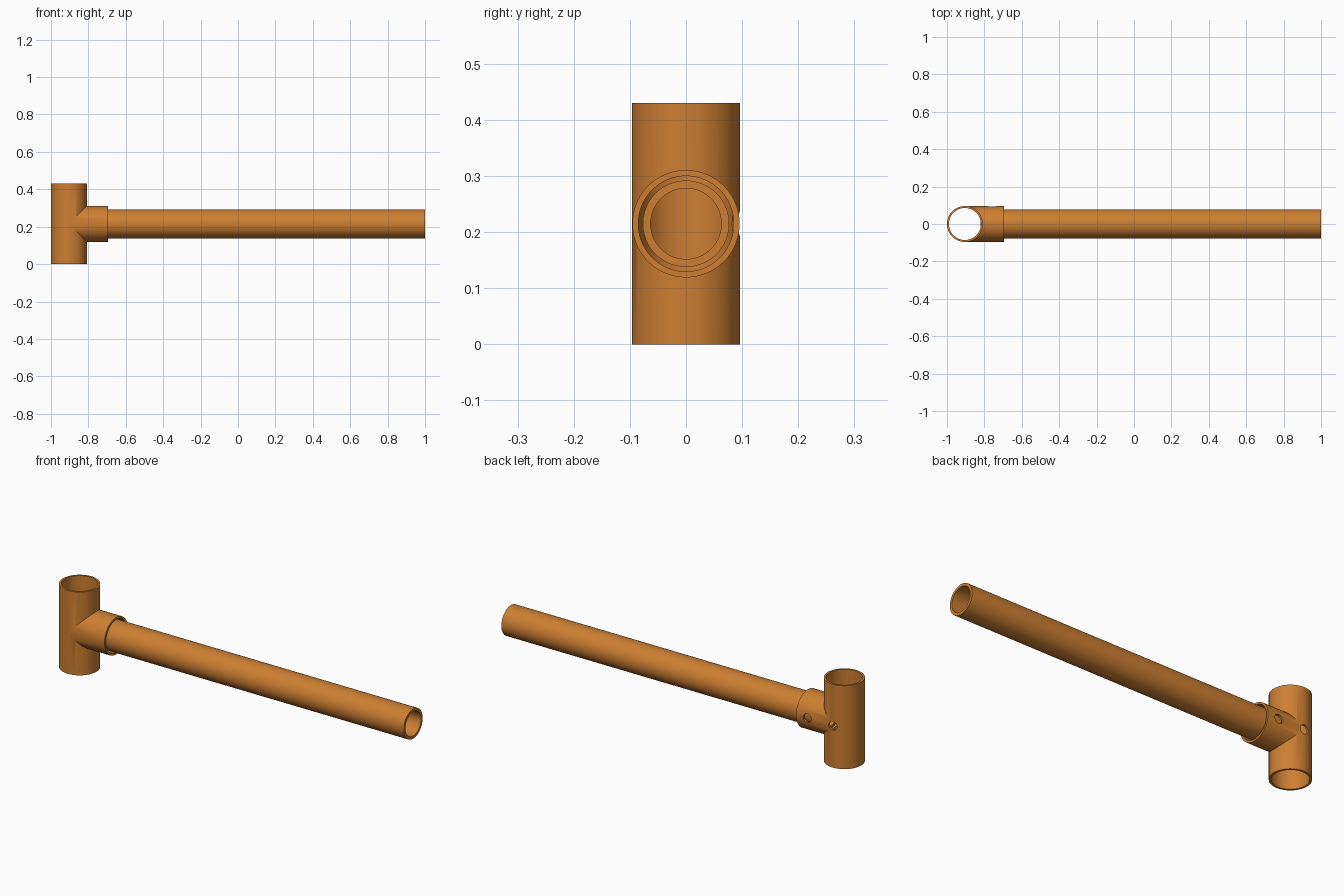
import bpy
import math
from mathutils import Vector

cube = bpy.data.objects.get("Cube")
if cube:
    bpy.data.objects.remove(cube, do_unlink=True)

bronze = bpy.data.materials.new("bronze orange")
bronze.use_nodes = True
colour = (0.61, 0.212, 0.032, 1.0)
bronze.diffuse_color = colour
bronze.node_tree.nodes["Principled BSDF"].inputs["Base Color"].default_value = colour

TUBE_X = -0.904   # axis of the upright sleeve
MID_Z = 0.215     # height of the long pipe's axis


def rod(name, start, end, radius, sides=96):
    """Solid cylinder between two points."""
    a, b = Vector(start), Vector(end)
    axis = b - a
    bpy.ops.mesh.primitive_cylinder_add(
        vertices=sides, radius=radius, depth=axis.length, location=(a + b) / 2,
        rotation=axis.to_track_quat('Z', 'Y').to_euler())
    obj = bpy.context.object
    obj.name = name
    obj.data.materials.append(bronze)
    return obj


def combine(target, tool, operation):
    """Apply a boolean and remove the tool."""
    tool.hide_render = True
    mod = target.modifiers.new(operation.lower(), 'BOOLEAN')
    mod.operation = operation
    mod.solver = 'EXACT'
    mod.object = tool
    bpy.context.view_layer.objects.active = target
    bpy.ops.object.modifier_apply(modifier=mod.name)
    bpy.data.objects.remove(tool, do_unlink=True)


def smooth(obj):
    bpy.ops.object.select_all(action='DESELECT')
    obj.select_set(True)
    bpy.context.view_layer.objects.active = obj
    bpy.ops.object.shade_smooth_by_angle(angle=math.radians(30))


# Tee fitting: upright sleeve with a side socket
tee = rod("tee_fitting", (TUBE_X, 0, 0), (TUBE_X, 0, 0.43), 0.096)
combine(tee, rod("socket", (TUBE_X, 0, MID_Z), (-0.695, 0, MID_Z), 0.0957), 'UNION')

# Bores through sleeve and socket
combine(tee, rod("sleeve_bore", (TUBE_X, 0, -0.1), (TUBE_X, 0, 0.53), 0.0855), 'DIFFERENCE')
combine(tee, rod("socket_bore", (TUBE_X, 0, MID_Z), (-0.6, 0, MID_Z), 0.085), 'DIFFERENCE')

# Two screw holes on the back
for x in (TUBE_X, -0.758):
    combine(tee, rod("screw_hole", (x, 0.04, MID_Z), (x, 0.2, MID_Z), 0.023, 32), 'DIFFERENCE')
smooth(tee)

# Long hollow pipe held in the socket
pipe = rod("long_pipe", (-0.822, 0, MID_Z), (1, 0, MID_Z), 0.077)
combine(pipe, rod("pipe_bore", (-0.95, 0, MID_Z), (1.1, 0, MID_Z), 0.063), 'DIFFERENCE')
smooth(pipe)
